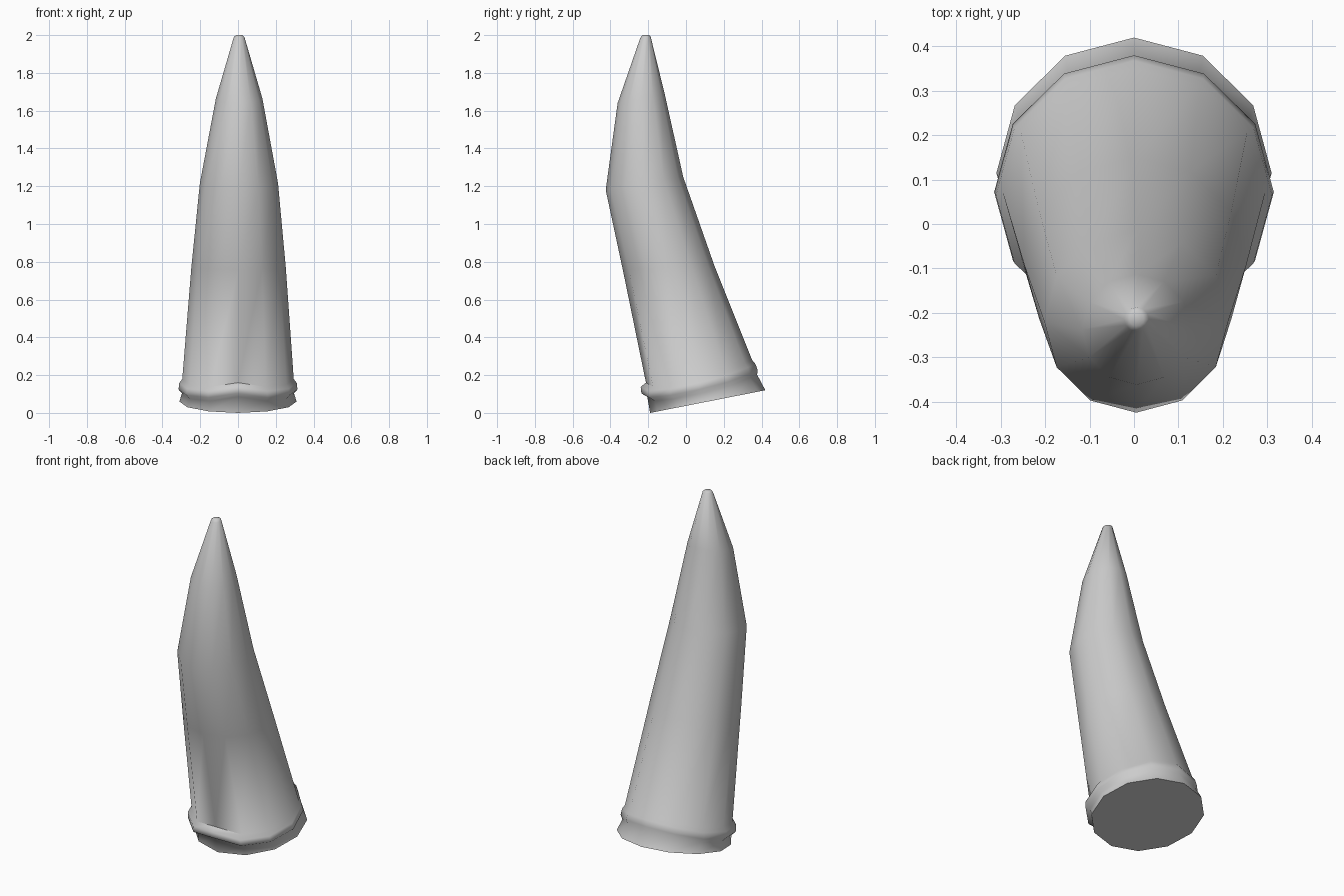
import bpy, bmesh, math

if "Cube" in bpy.data.objects:
    bpy.data.objects.remove(bpy.data.objects["Cube"])

SIDES = 12
# each ring: front (y, z), back (y, z), half width, x offset, waviness
RINGS = [
    ((-.190, .000), (.420, .120), .310, 0, 0),        # base rim
    ((-.205, .085), (.376, .203), .297, 0, 1),        # neck under the lip
    ((-.236, .103), (.380, .225), .315, 0, 1),        # lip lower
    ((-.240, .138), (.368, .258), .311, 0, 1),        # lip upper
    ((-.212, .160), (.350, .280), .295, 0, 1),        # start of horn
    ((-.335, .760), (.150, .780), .250, .003, 0),
    ((-.425, 1.18), (-.015, 1.25), .207, .005, 0),
    ((-.362, 1.64), (-.113, 1.69), .123, .006, 0),
    ((-.242, 1.985), (-.188, 1.995), .028, .006, 0),
    ((-.230, 2.0), (-.198, 2.0), .016, .006, 0),      # blunt tip
]
SAG = [0, -.03, -.04, -.04, -.03, -.01, 0]  # gum-line wave, front to back


def add_ring(bm, front, back, half, dx, wave):
    verts = []
    for i in range(SIDES):
        a = 2 * math.pi * i / SIDES
        t = (1 - math.cos(a)) / 2
        y = front[0] + (back[0] - front[0]) * t
        z = front[1] + (back[1] - front[1]) * t + wave * SAG[min(i, SIDES - i)]
        verts.append(bm.verts.new((dx + half * math.sin(a), y, z)))
    return verts


# curved horn lofted through the rings, capped both ends
bm = bmesh.new()
rings = [add_ring(bm, *r) for r in RINGS]
for lo, hi in zip(rings, rings[1:]):
    for i in range(SIDES):
        j = (i + 1) % SIDES
        bm.faces.new((lo[i], lo[j], hi[j], hi[i]))
bm.faces.new(rings[0][::-1])
bm.faces.new(rings[-1])
bmesh.ops.recalc_face_normals(bm, faces=bm.faces)

mesh = bpy.data.meshes.new("horn")
bm.to_mesh(mesh)
bm.free()
horn = bpy.data.objects.new("horn", mesh)
bpy.context.collection.objects.link(horn)
bpy.context.view_layer.objects.active = horn
horn.select_set(True)
bpy.ops.object.shade_smooth_by_angle(angle=math.radians(60))
